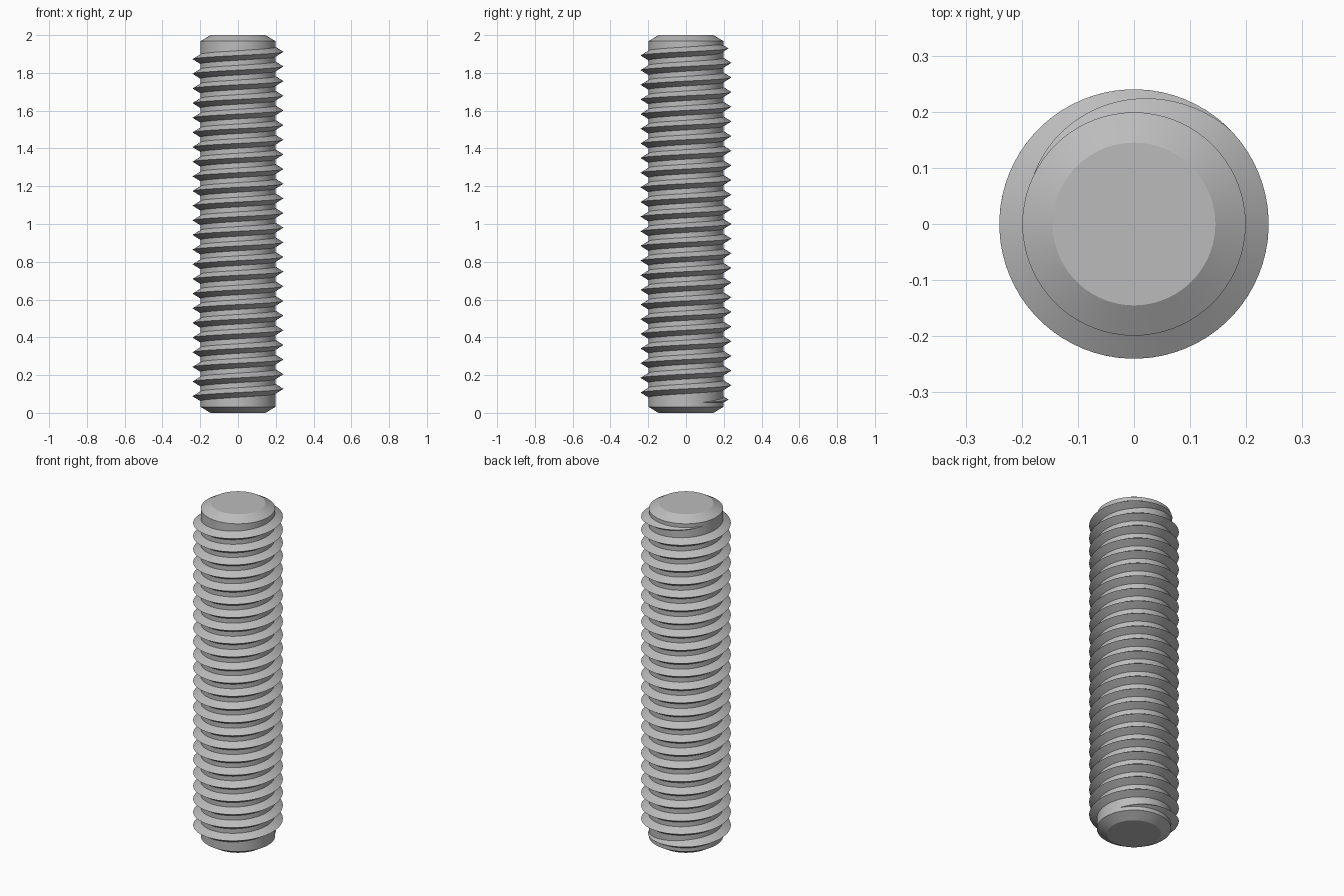
import bpy, bmesh, math

cube = bpy.data.objects.get("Cube")
if cube:
    bpy.data.objects.remove(cube, do_unlink=True)

CORE, CREST, SUNK = 0.199, 0.24, 0.193   # radii
TURNS, SEG = 24, 72
Z_LOW, Z_HIGH = 0.069, 1.931             # crest height at the back, first and last turn
PITCH = (Z_HIGH - Z_LOW) / TURNS
SLOPE = 0.62                             # thread half width per unit of depth

steel = bpy.data.materials.new("grey_steel")
steel.use_nodes = True
colour = (0.5, 0.5, 0.5, 1)
steel.diffuse_color = colour
steel.node_tree.nodes["Principled BSDF"].inputs["Base Color"].default_value = colour


def finish(name, bm):
    bmesh.ops.recalc_face_normals(bm, faces=bm.faces)
    mesh = bpy.data.meshes.new(name)
    bm.to_mesh(mesh)
    bm.free()
    obj = bpy.data.objects.new(name, mesh)
    bpy.context.collection.objects.link(obj)
    mesh.materials.append(steel)
    bpy.ops.object.select_all(action='DESELECT')
    obj.select_set(True)
    bpy.context.view_layer.objects.active = obj
    bpy.ops.object.shade_smooth_by_angle(angle=math.radians(25))
    return obj


def bridge(bm, a, b):
    n = len(a)
    for i in range(n):
        j = (i + 1) % n
        bm.faces.new((a[i], a[j], b[j], b[i]))


# Rod core with chamfered ends
bm = bmesh.new()
rings = []
for r, z in ((0.145, 0), (CORE, 0.032), (CORE, 1.968), (0.145, 2)):
    angles = [2 * math.pi * i / SEG for i in range(SEG)]
    rings.append([bm.verts.new((r * math.cos(a), r * math.sin(a), z)) for a in angles])
for lower, upper in zip(rings, rings[1:]):
    bridge(bm, lower, upper)
bm.faces.new(rings[0])
bm.faces.new(rings[-1])
finish("rod_core", bm)

# Right-handed V thread that sinks into the core at both ends
bm = bmesh.new()
start, end = math.radians(23), math.radians(157) + TURNS * 2 * math.pi
fade = math.radians(112)
steps = round((end - start) / (2 * math.pi) * SEG)
sections = []
for i in range(steps + 1):
    a = start + (end - start) * i / steps
    f = min(1, (a - start) / fade, (end - a) / fade)
    crest = CORE - 0.001 + (CREST - CORE + 0.001) * f
    half = SLOPE * (crest - SUNK)
    z = Z_LOW + PITCH * (a - math.pi / 2) / (2 * math.pi)
    sections.append([bm.verts.new((r * math.cos(a), r * math.sin(a), z + dz))
                     for r, dz in ((SUNK, -half), (crest, 0), (SUNK, half))])
for s, t in zip(sections, sections[1:]):
    bridge(bm, s, t)
bm.faces.new(sections[0])
bm.faces.new(sections[-1])
finish("screw_thread", bm)
